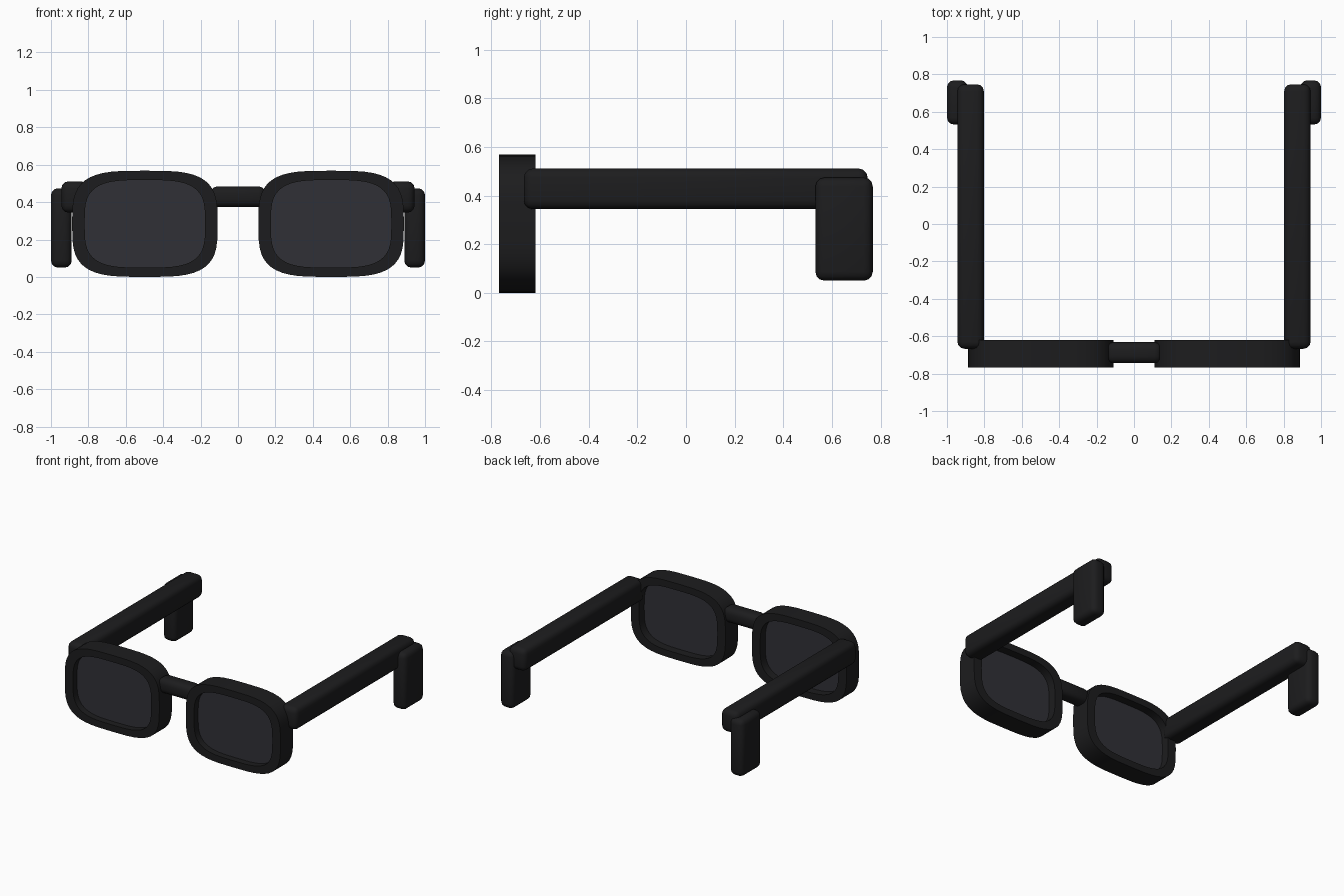
import bpy, bmesh, math

if "Cube" in bpy.data.objects:
    bpy.data.objects.remove(bpy.data.objects["Cube"])


def material(name, rgb):
    m = bpy.data.materials.new(name)
    m.diffuse_color = (*rgb, 1)
    m.use_nodes = True
    m.node_tree.nodes["Principled BSDF"].inputs["Base Color"].default_value = m.diffuse_color
    return m


FRAME = material("black_plastic", (0.012, 0.012, 0.013))
LENS = material("smoked_glass", (0.03, 0.03, 0.037))


def squircle(a, b, n=3.5, steps=48):
    """Superellipse outline with half sizes a and b."""
    pts = []
    for i in range(steps):
        t = 2 * math.pi * i / steps
        c, s = math.cos(t), math.sin(t)
        pts.append((a * math.copysign(abs(c) ** (2 / n), c),
                    b * math.copysign(abs(s) ** (2 / n), s)))
    return pts


def finish(bm, name, mat):
    bmesh.ops.recalc_face_normals(bm, faces=bm.faces)
    me = bpy.data.meshes.new(name)
    bm.to_mesh(me)
    bm.free()
    ob = bpy.data.objects.new(name, me)
    bpy.context.collection.objects.link(ob)
    me.materials.append(mat)
    bpy.ops.object.select_all(action='DESELECT')
    ob.select_set(True)
    bpy.context.view_layer.objects.active = ob
    bpy.ops.object.shade_smooth_by_angle(angle=math.radians(35))
    return ob


def rounded_box(name, lo, hi, bevel):
    bm = bmesh.new()
    bmesh.ops.create_cube(bm, size=1)
    for v in bm.verts:
        v.co = [(l + h) / 2 + c * (h - l) for l, h, c in zip(lo, hi, v.co)]
    bmesh.ops.bevel(bm, geom=bm.edges[:], offset=bevel, segments=3,
                    profile=0.5, affect='EDGES')
    return finish(bm, name, FRAME)


def loop(bm, pts, cx, y, cz):
    return [bm.verts.new((cx + x, y, cz + z)) for x, z in pts]


def skin(bm, r1, r2):
    for i in range(len(r1)):
        j = (i + 1) % len(r1)
        bm.faces.new((r1[i], r1[j], r2[j], r2[i]))


def rim(name, cx, cz):
    bm = bmesh.new()
    outer, inner = squircle(0.389, 0.284), squircle(0.322, 0.234)
    rings = [loop(bm, p, cx, y, cz) for p, y in
             ((outer, -0.768), (outer, -0.619), (inner, -0.619), (inner, -0.768))]
    for k in range(4):
        skin(bm, rings[k], rings[(k + 1) % 4])
    return finish(bm, name, FRAME)


def lens(name, cx, cz):
    bm = bmesh.new()
    pts = squircle(0.326, 0.238)
    front, back = loop(bm, pts, cx, -0.72, cz), loop(bm, pts, cx, -0.68, cz)
    skin(bm, front, back)
    bm.faces.new(front)
    bm.faces.new(back)
    return finish(bm, name, LENS)


def box_pair(name, x0, x1, y, z, bevel):
    rounded_box(name + "_right", (x0, y[0], z[0]), (x1, y[1], z[1]), bevel)
    rounded_box(name + "_left", (-x1, y[0], z[0]), (-x0, y[1], z[1]), bevel)


# Rims and lenses
for side, sx in (("left", -1), ("right", 1)):
    rim("rim_" + side, sx * 0.498, 0.284)
    lens("lens_" + side, sx * 0.498, 0.284)

# Nose bridge
rounded_box("bridge", (-0.147, -0.744, 0.373), (0.147, -0.632, 0.484), 0.037)

# Temple arms and drop-down ear tips
box_pair("temple_arm", 0.803, 0.944, (-0.667, 0.747), (0.344, 0.511), 0.037)
box_pair("ear_tip", 0.889, 1.0, (0.532, 0.768), (0.05, 0.474), 0.037)
